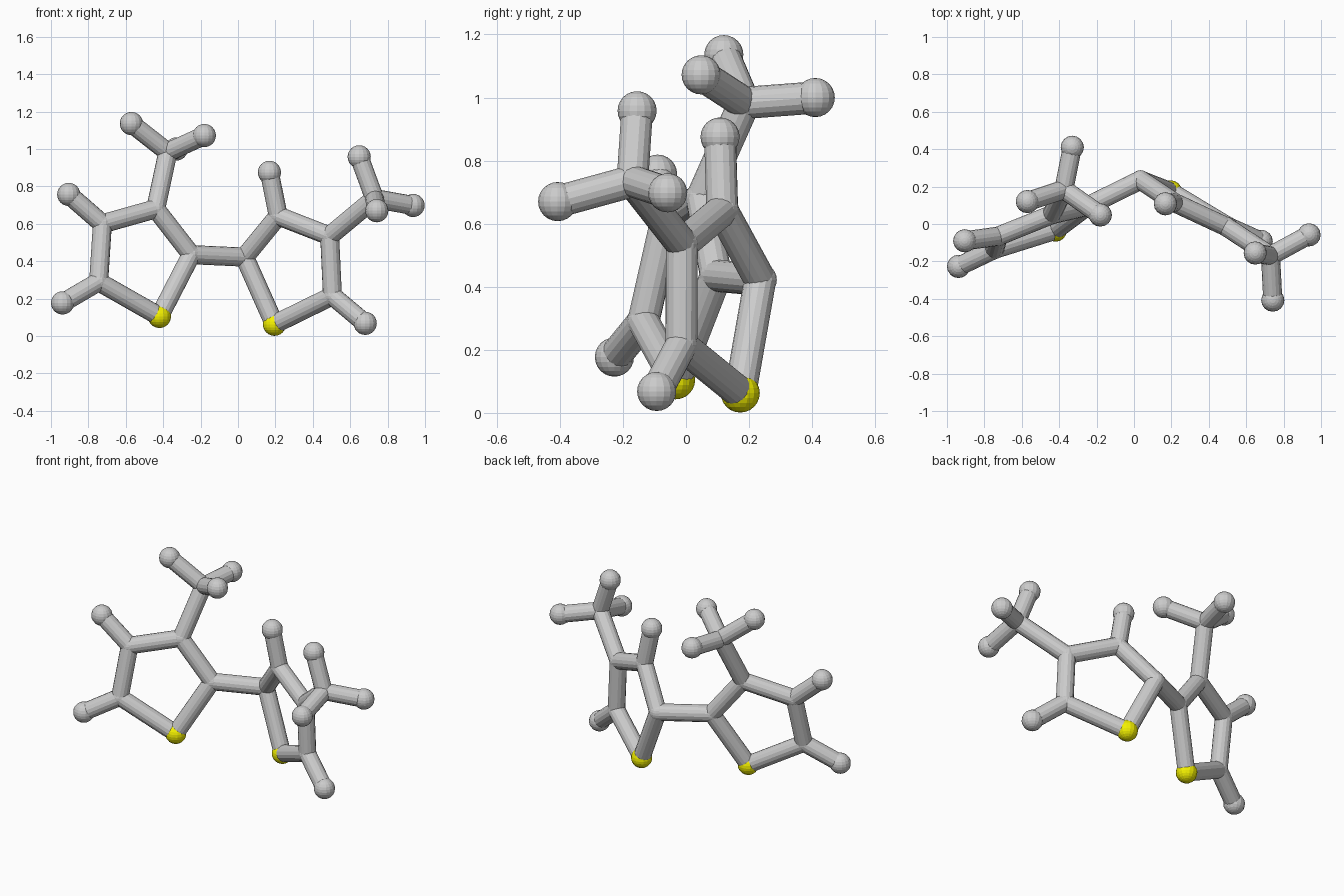
import bpy
from mathutils import Vector

if "Cube" in bpy.data.objects:
    bpy.data.objects.remove(bpy.data.objects["Cube"])

R_BALL, R_JOINT, R_BOND = 0.062, 0.053, 0.051

yellow = bpy.data.materials.new("yellow")
yellow.diffuse_color = (0.9, 0.88, 0.0, 1)
yellow.use_nodes = True
yellow.node_tree.nodes["Principled BSDF"].inputs["Base Color"].default_value = yellow.diffuse_color

# Each half: a five-sided ring (0 = yellow ball, 1 = link joint), a branch
# joint with three tips, and single tips attached to ring joints
HALVES = {
    "left": dict(
        ring=[(-.42, -.033, .105), (-.25, .095, .435), (-.44, .05, .68),
              (-.725, -.065, .60), (-.745, -.135, .29)],
        tips={3: (-.905, -.09, .757), 4: (-.938, -.227, .177)},
        branch=(2, (-.375, .185, .983)),
        branch_tips=[(-.57, .12, 1.136), (-.18, .048, 1.072), (-.33, .41, 1.0)]),
    "right": dict(
        ring=[(.195, .172, .063), (.035, .235, .422), (.215, .115, .642),
              (.49, -.013, .535), (.505, -.015, .215)],
        tips={2: (.168, .108, .875), 4: (.68, -.093, .068)},
        branch=(3, (.73, -.17, .735)),
        branch_tips=[(.648, -.155, .958), (.936, -.058, .698), (.742, -.407, .67)]),
}


def ball(name, pos, radius, mat=None):
    bpy.ops.mesh.primitive_uv_sphere_add(segments=16, ring_count=12,
                                         radius=radius, location=pos)
    ob = bpy.context.object
    ob.name = name
    if mat:
        ob.data.materials.append(mat)


def rod(name, a, b):
    a, b = Vector(a), Vector(b)
    bpy.ops.mesh.primitive_cylinder_add(vertices=16, radius=R_BOND,
                                        depth=(b - a).length,
                                        location=(a + b) / 2)
    ob = bpy.context.object
    ob.name = name
    ob.rotation_euler = (b - a).to_track_quat('Z', 'Y').to_euler()


for side, h in HALVES.items():
    ring = h["ring"]
    # ring: yellow ball, grey joints and the rods between them
    ball(side + "_yellow_ball", ring[0], R_BALL, yellow)
    for i, p in enumerate(ring):
        if i:
            ball(side + "_ring_joint", p, R_JOINT)
        rod(side + "_ring_rod", p, ring[(i + 1) % 5])
    # single tips on the ring
    for i, p in h["tips"].items():
        rod(side + "_tip_rod", ring[i], p)
        ball(side + "_tip_ball", p, R_BALL)
    # three-tipped branch
    i, centre = h["branch"]
    rod(side + "_branch_rod", ring[i], centre)
    ball(side + "_branch_joint", centre, R_JOINT)
    for p in h["branch_tips"]:
        rod(side + "_branch_tip_rod", centre, p)
        ball(side + "_branch_tip_ball", p, R_BALL)

# rod joining the two rings
rod("link_rod", HALVES["left"]["ring"][1], HALVES["right"]["ring"][1])
